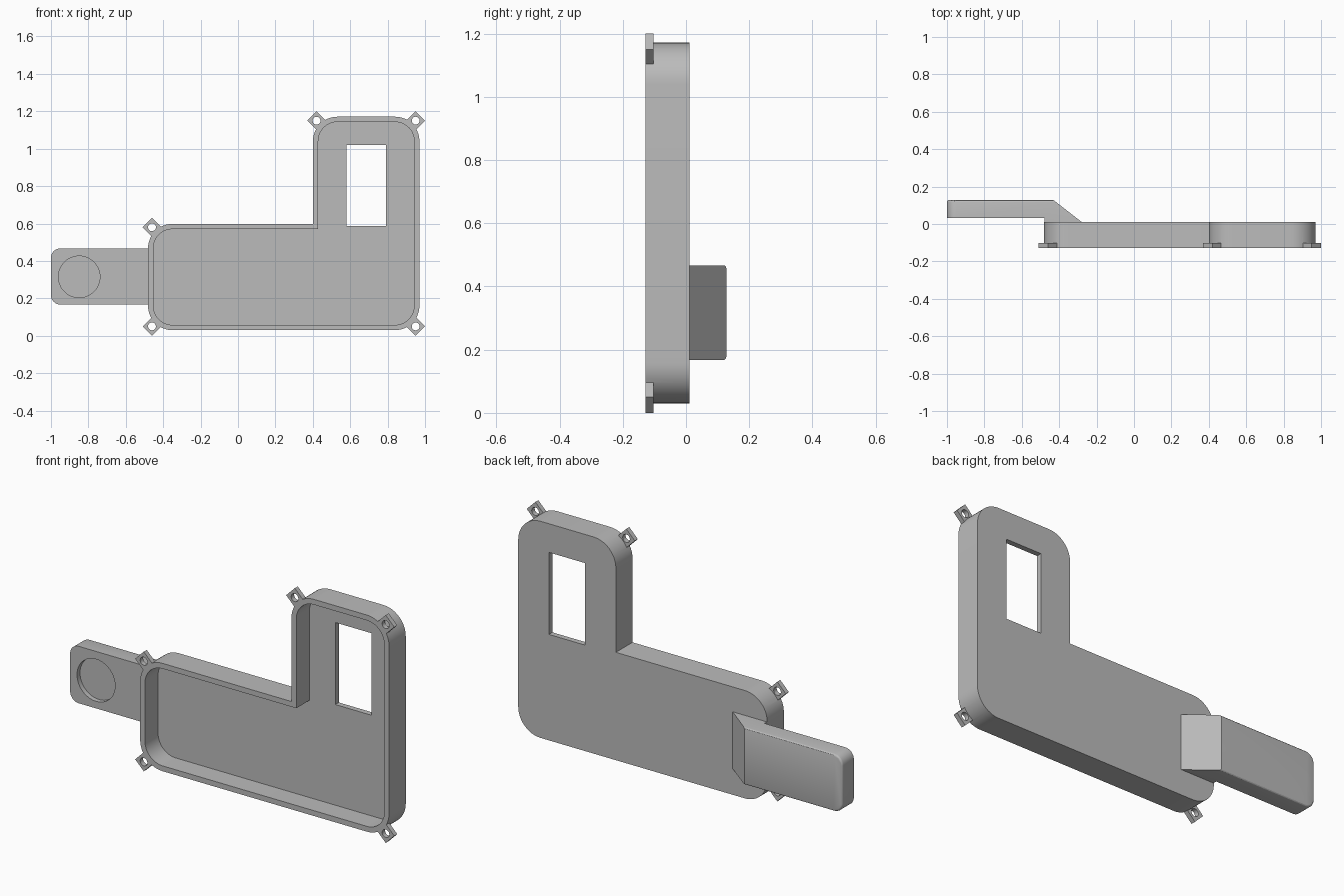
import bpy, bmesh, math
from mathutils import Vector

cube = bpy.data.objects.get("Cube")
if cube:
    bpy.data.objects.remove(cube, do_unlink=True)

grey = bpy.data.materials.new("plain_grey")
grey.use_nodes = True
colour = (0.5, 0.5, 0.5, 1)
grey.diffuse_color = colour
grey.node_tree.nodes["Principled BSDF"].inputs["Base Color"].default_value = colour

FRONT, BACK = -0.1275, 0.011     # depth of the housing
WALL = 0.028
RADIUS = 0.13


def rounded(corners, segments=12):
    """Outline in x, z from (x, z, radius) corners; radius 0 stays sharp."""
    points = []
    for i, (x, z, r) in enumerate(corners):
        here = Vector((x, z))
        if r == 0:
            points.append(here)
            continue
        a = (Vector(corners[i - 1][:2]) - here).normalized()
        b = (Vector(corners[(i + 1) % len(corners)][:2]) - here).normalized()
        centre = here + (a + b) * r
        for k in range(segments + 1):
            t = k / segments * math.pi / 2
            points.append(centre - b * r * math.cos(t) - a * r * math.sin(t))
    return points


def circle(x, z, r, n):
    return [Vector((x + r * math.cos(k * math.tau / n), z + r * math.sin(k * math.tau / n)))
            for k in range(n)]


def make_object(name, bm):
    bmesh.ops.recalc_face_normals(bm, faces=bm.faces)
    mesh = bpy.data.meshes.new(name)
    bm.to_mesh(mesh)
    bm.free()
    mesh.materials.append(grey)
    obj = bpy.data.objects.new(name, mesh)
    bpy.context.collection.objects.link(obj)
    return obj


def extruded(points, direction):
    bm = bmesh.new()
    face = bm.faces.new([bm.verts.new(p) for p in points])
    ext = bmesh.ops.extrude_face_region(bm, geom=[face])
    moved = [v for v in ext["geom"] if isinstance(v, bmesh.types.BMVert)]
    bmesh.ops.translate(bm, verts=moved, vec=direction)
    return bm


def prism(name, outline, y0, y1):
    bm = extruded([(p.x, y0, p.y) for p in outline], (0, y1 - y0, 0))
    return make_object(name, bm)


def activate(obj):
    bpy.ops.object.select_all(action='DESELECT')
    obj.select_set(True)
    bpy.context.view_layer.objects.active = obj


def combine(target, tool, operation):
    mod = target.modifiers.new(operation.lower(), 'BOOLEAN')
    mod.operation = operation
    mod.solver = 'EXACT'
    mod.object = tool
    activate(target)
    bpy.ops.object.modifier_apply(modifier=mod.name)
    bpy.data.objects.remove(tool, do_unlink=True)


def body_outline(inset):
    """L-shaped outline, moved inward by inset."""
    left, right = -0.481 + inset, 0.97 - inset
    low, mid, high = 0.03 + inset, 0.598 - inset, 1.171 - inset
    step, r = 0.401 + inset, RADIUS - inset
    return rounded([(left, low, r), (right, low, r), (right, high, r),
                    (step, high, r), (step, mid, 0), (left, mid, r)])


# Housing: shell with screw tabs on the rim
housing = prism("housing", body_outline(0), FRONT, BACK)
tabs = [(0.95, 1.15), (0.42, 1.15), (-0.46, 0.58), (-0.46, 0.05), (0.95, 0.05)]
for x, z in tabs:
    tab = prism("tab", circle(x, z, 0.05, 4), FRONT, FRONT + 0.025)
    combine(housing, tab, 'UNION')

# Open front cavity, window and screw holes
cavity = prism("cavity", body_outline(WALL), FRONT - 0.1, BACK - 0.029)
combine(housing, cavity, 'DIFFERENCE')
window = rounded([(0.58, 0.588, 0), (0.791, 0.588, 0), (0.791, 1.02, 0), (0.58, 1.02, 0)])
combine(housing, prism("window", window, -0.3, 0.3), 'DIFFERENCE')
for x, z in tabs:
    hole = prism("hole", circle(x, z, 0.021, 24), FRONT - 0.1, FRONT + 0.06)
    combine(housing, hole, 'DIFFERENCE')

# Side arm: raised bar with a sloped foot on the back of the housing
ARM_BACK, ARM_LOW, ARM_HIGH = 0.1275, 0.167, 0.467
profile = [(-1, 0.031), (-1, ARM_BACK), (-0.43, ARM_BACK), (-0.28, BACK),
           (-0.28, 0), (-0.479, 0), (-0.479, 0.031)]
bm = extruded([(x, y, ARM_LOW) for x, y in profile], (0, 0, ARM_HIGH - ARM_LOW))


def bevel(bm, test, width, segments):
    edges = [e for e in bm.edges if test(*(v.co for v in e.verts))]
    bmesh.ops.bevel(bm, geom=edges, offset=width, segments=segments,
                    profile=0.5, affect='EDGES')


# Rounded free end, then softened back rim
bevel(bm, lambda a, b: max(a.x, b.x) < -0.99 and abs(a.y - b.y) > 0.05, 0.05, 8)
bm.normal_update()
rim = [e for e in bm.edges
       if all(v.co.y > ARM_BACK - 0.001 for v in e.verts)
       and min(v.co.x for v in e.verts) < -0.44]
bmesh.ops.bevel(bm, geom=rim, offset=0.01, segments=3, profile=0.5, affect='EDGES')
arm = make_object("side_arm", bm)

# Shallow round recess on the arm's front
recess = prism("recess", circle(-0.849, 0.315, 0.111, 48), -0.1, 0.056)
combine(arm, recess, 'DIFFERENCE')

for obj in (housing, arm):
    activate(obj)
    bpy.ops.object.shade_smooth_by_angle(angle=math.radians(30))
